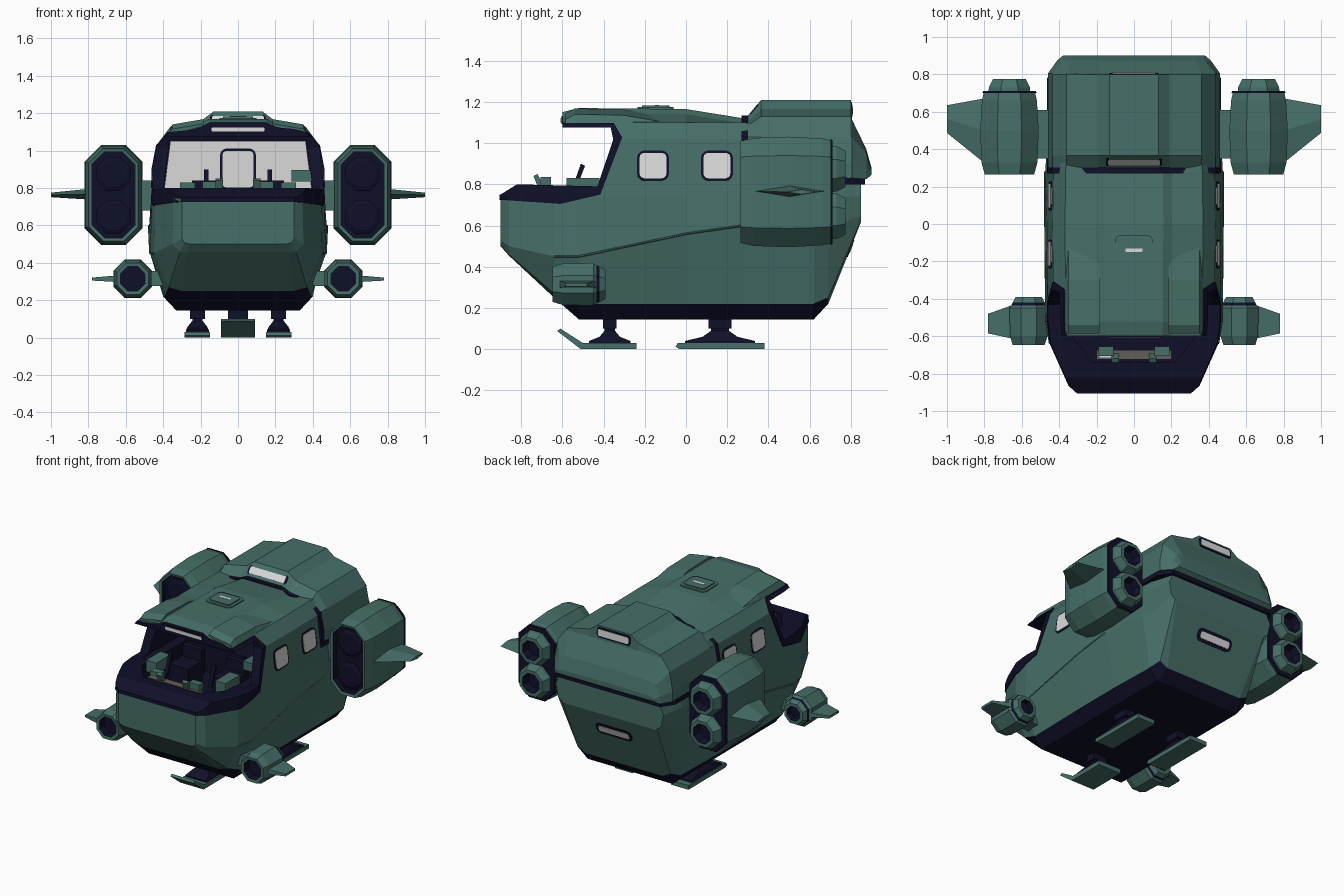
import bpy, bmesh, math
from mathutils import Vector, Matrix

cube = bpy.data.objects.get("Cube")
if cube:
    bpy.data.objects.remove(cube, do_unlink=True)


def material(name, rgb):
    m = bpy.data.materials.new(name)
    m.use_nodes = True
    m.diffuse_color = (*rgb, 1)
    m.node_tree.nodes["Principled BSDF"].inputs["Base Color"].default_value = (*rgb, 1)
    return m


MATS = [material("hull teal", (.062, .158, .138)), material("navy trim", (.005, .005, .022)),
        material("pale glass", (.7, .7, .7)), material("console grey", (.12, .11, .1))]
TEAL, NAVY, PALE, GREY = range(4)


def finish(name, bm):
    bmesh.ops.recalc_face_normals(bm, faces=bm.faces[:])
    me = bpy.data.meshes.new(name)
    bm.to_mesh(me)
    bm.free()
    for m in MATS:
        me.materials.append(m)
    ob = bpy.data.objects.new(name, me)
    bpy.context.collection.objects.link(ob)
    return ob


def loft(name, rings, mats=TEAL, rule=None):
    """Skin closed rings; mats is one index or one per cap/segment/cap."""
    bm = bmesh.new()
    vs = [[bm.verts.new(p) for p in r] for r in rings]
    if isinstance(mats, int):
        mats = [mats] * (len(rings) + 1)
    bm.faces.new(vs[0]).material_index = mats[0]
    for i, (a, b) in enumerate(zip(vs, vs[1:])):
        for j in range(len(a)):
            k = (j + 1) % len(a)
            bm.faces.new((a[j], a[k], b[k], b[j])).material_index = mats[i + 1]
    bm.faces.new(vs[-1]).material_index = mats[-1]
    if rule:
        for f in bm.faces:
            f.material_index = rule(f.calc_center_median())
    return finish(name, bm)


def prism(name, pts, axis, a, b, mat):
    put = {'x': lambda p, d: (d, p[0], p[1]), 'y': lambda p, d: (p[0], d, p[1]),
           'z': lambda p, d: (p[0], p[1], d)}[axis]
    return loft(name, [[put(p, d) for p in pts] for d in (a, b)], mat)


def box(name, c, s, mat):
    x, y, z = (v / 2 for v in s)
    return prism(name, [(c[0] - x, c[1] - y), (c[0] + x, c[1] - y), (c[0] + x, c[1] + y),
                        (c[0] - x, c[1] + y)], 'z', c[2] - z, c[2] + z, mat)


def mirrored(half, y, grow=0):
    """Full cross-section from a right half listed upward."""
    half = [(x + grow, z + (grow if z > .6 else -grow)) for x, z in half]
    return [(x, y, z) for x, z in half] + [(-x, y, z) for x, z in reversed(half)]


def oct_ring(cx, y, cz, hw, hh, s=1):
    c = hw * .586
    half = [(hw - c, -hh), (hw, c - hh), (hw, hh - c), (hw - c, hh)]
    pts = half + [(-x, -z) for x, z in half]
    return [(s * (cx + x), y, cz + z) for x, z in pts]


def boolean(ob, cutter, op):
    m = ob.modifiers.new("cut", 'BOOLEAN')
    m.object, m.operation, m.solver = cutter, op, 'EXACT'
    m.material_mode = 'TRANSFER'
    dg = bpy.context.evaluated_depsgraph_get()
    me = bpy.data.meshes.new_from_object(ob.evaluated_get(dg))
    ob.modifiers.clear()
    ob.data = me


def plate(name, loc, normal, w, h, r, t, mat):
    bm = bmesh.new()
    pts = []
    for q, (sx, sy) in enumerate([(1, 1), (-1, 1), (-1, -1), (1, -1)]):
        for i in range(4):
            a = math.pi / 2 * (q + i / 3)
            pts.append((sx * (w / 2 - r) + r * math.cos(a), sy * (h / 2 - r) + r * math.sin(a)))
    rot = Vector(normal).to_track_quat('Z', 'Y').to_matrix().to_4x4()
    mx = Matrix.Translation(loc) @ rot
    bm.free()
    return loft(name, [[mx @ Vector((x, y, d)) for x, y in pts] for d in (-.004, t)], mat)


def window(name, loc, normal, w, h, r, rim=.012):
    plate(name + "_frame", loc, normal, w, h, r, .004, NAVY)
    plate(name + "_glass", loc, normal, w - 2 * rim, h - 2 * rim, max(r - rim, .006), .007, PALE)


# Hull: y, belly, chine, waist, sill, roof height, upper scale
STATIONS = [
    (-.90, (.26, .50), (.29, .51), (.30, .53), (.30, .74), 1.14, 1),
    (-.86, (.27, .455), (.31, .46), (.35, .50), (.345, .74), 1.14, 1),
    (-.64, (.30, .25), (.37, .27), (.45, .45), (.445, .74), 1.14, 1),
    (-.52, (.33, .145), (.39, .22), (.47, .45), (.46, .74), 1.17, 1),
    (0, (.33, .145), (.40, .22), (.475, .56), (.465, .74), 1.165, 1),
    (.28, (.33, .145), (.40, .22), (.475, .60), (.46, .74), 1.12, 1),
    (.62, (.33, .145), (.39, .22), (.45, .58), (.455, .74), 1.12, .9),
    (.69, (.30, .22), (.36, .25), (.43, .58), (.45, .74), 1.12, .8),
    (.85, (.36, .62), (.37, .63), (.40, .65), (.42, .74), 1.12, .2)]


def hull_rings(grow=0):
    rings = []
    for y, belly, chine, waist, sill, top, k in STATIONS:
        n = sill[0] / .46
        upper = [(.43, 1.02), (.365, 1.1), (.2, top - .025), (.155, top)]
        upper = [(x * n, .74 + (z - .74) * k) for x, z in upper]
        end = -grow if y < -.8 else grow if y > .8 else 0
        rings.append(mirrored([belly, chine, waist, sill] + upper, y + end, grow))
    return rings


hull = loft("hull", hull_rings(), rule=lambda c: NAVY if c.z < .225 else TEAL)
trim = loft("cockpit_trim", hull_rings(.005), NAVY)

# Cockpit opening, cabin space and footwell
opening = prism("opening", [(-1, .75), (-.9, .75), (-.82, .8), (-.43, .79), (-.353, 1.017),
                            (-.365, 1.075), (-.6, 1.075), (-.6, 1.3), (-1, 1.3)], 'x', -.7, .7, NAVY)
band = prism("band", [(-1, .725), (-.9, .725), (-.61, .705), (-.416, .75), (-.31, 1.027),
                      (-.35, 1.097), (-.64, 1.097), (-.64, 1.3), (-1, 1.3)], 'x', -.8, .8, NAVY)
cabin = prism("cabin", [(-.4, .785), (.4, .785), (.365, 1.055), (-.365, 1.055)], 'y', -.5, .2, NAVY)
well = prism("well", [(-.22, -.74), (.22, -.74), (.33, -.6), (.33, -.1), (-.33, -.1), (-.33, -.6)],
             'z', .6, .9, NAVY)
boolean(trim, band, 'INTERSECT')
for cutter in (opening, cabin, well):
    boolean(hull, cutter, 'DIFFERENCE')
    boolean(trim, cutter, 'DIFFERENCE')
for cutter in (opening, band, cabin, well):
    bpy.data.objects.remove(cutter, do_unlink=True)

# Cockpit furniture
prism("cabin_back_wall", [(-.395, .79), (.395, .79), (.362, 1.05), (-.362, 1.05)], 'y', .19, .197, PALE)
plate("door_frame", (0, .186, .9), (0, -1, 0), .19, .22, .03, .003, NAVY)
plate("door_panel", (0, .183, .9), (0, -1, 0), .165, .195, .02, .004, PALE)
box("instrument_panel", (0, -.7, .76), (.4, .05, .07), GREY)
box("instrument_screen", (-.15, -.7, .797), (.07, .03, .006), PALE)
for s in (1, -1):
    box("seat_base", (s * .17, -.34, .68), (.15, .16, .16), NAVY)
    box("seat_back", (s * .17, -.25, .75), (.15, .04, .18), NAVY)
    box("side_console", (s * .27, -.5, .79), (.08, .16, .08), TEAL)
    box("throttle_box", (s * .15, -.68, .815), (.08, .05, .04), TEAL)
    prism("control_stick", [(-.56, .76), (-.54, .76), (-.49, .89), (-.51, .9)], 'x',
          s * .17 - .012, s * .17 + .012, NAVY)
    prism("dash_lever", [(-.72, .79), (-.69, .79), (-.72, .85), (-.74, .84)], 'x',
          s * .1 - .02, s * .1 + .02, TEAL)
box("equipment_box", (.34, -.3, .865), (.11, .1, .06), TEAL)

# Roof details
for s in (1, -1):
    loft("roof_pad", [[(s * x, y, z) for x, z in ((.19, 1.08), (.375, 1.08), (.35, 1.14 - d), (.185, 1.168 - d))]
                      for y, d in ((-.585, .025), (-.54, 0), (-.3, .005), (-.1, .04))])
plate("roof_hatch_base", (0, -.147, 1.168), (0, 0, 1), .2, .175, .03, .006, TEAL)
plate("roof_hatch", (0, -.147, 1.174), (0, 0, 1), .16, .135, .02, .008, TEAL)
plate("roof_light", (0, -.14, 1.18), (0, 0, 1), .09, .02, .004, .004, PALE)
window("visor_slot", (0, -.601, 1.112), (0, -1, 0), .3, .04, .012, .009)

# Raised rear housing
HOUSING = [(.46, .83), (.46, .9), (.435, 1.03), (.36, 1.13), (.19, 1.165), (.13, 1.21)]
low = [(x, z if z < 1.1 else z - .045 - (z - 1.13) * .4) for x, z in HOUSING]
drop = [(x, min(z, 1.115)) for x, z in HOUSING]
tail = [(.41, .825), (.41, .88), (.38, .95), (.33, .965), (.19, .97), (.13, .97)]
end = [(.38, .845), (.38, .86), (.36, .87), (.33, .875), (.19, .878), (.13, .88)]
loft("rear_housing", [mirrored(h, y) for y, h in
                      ((.30, low), (.365, HOUSING), (.8, HOUSING), (.805, drop), (.875, tail), (.9, end))])
loft("housing_front_band", [mirrored([(x + .003, z) for x, z in low], y) for y in (.27, .302)], NAVY)
outline = [(.464, .27), (.464, .78), (.405, .868)]
prism("housing_lower_band", outline + [(-x, y) for x, y in reversed(outline)], 'z', .80, .832, NAVY)
window("front_skylight", (0, .333, 1.163), (0, -.08, .065), .3, .07, .02)
window("rear_skylight", (0, .803, 1.165), (0, 1, .05), .26, .07, .02)
window("tail_window", (0, .797, .49), (0, .41, -.16), .28, .09, .035, .022)

WAIST = [(.45, -.64, .45), (.47, -.52, .45), (.475, 0, .56), (.475, .28, .6)]
for s in (1, -1):
    # Side windows and hull seam
    for y in (-.16, .15):
        window("side_window", (s * .446, y, .89), (s, 0, .124), .155, .148, .035)
    curve = bpy.data.curves.new("hull_seam", 'CURVE')
    curve.dimensions, curve.bevel_depth, curve.bevel_resolution = '3D', .005, 0
    sp = curve.splines.new('POLY')
    sp.points.add(len(WAIST) - 1)
    for p, (x, y, z) in zip(sp.points, WAIST):
        p.co = (s * x, y, z, 1)
    curve.materials.append(MATS[TEAL])
    bpy.context.collection.objects.link(bpy.data.objects.new("hull_seam", curve))

    # Main engines
    rings = [(.31, .115, .23), (.27, .115, .23), (.265, .132, .247), (.33, .15, .262), (.5, .156, .268),
             (.66, .147, .259), (.7, .138, .25), (.7, .146, .258), (.712, .14, .252)]
    loft("engine", [oct_ring(.666, y, .763, w, h, s) for y, w, h in rings],
         [NAVY, NAVY] + [TEAL] * 5 + [NAVY] * 3)
    for z in (.645, .875):
        loft("engine_intake", [oct_ring(.666, y, z, r, r, s) for y, r in ((.285, .07), (.295, .09), (.33, .09))], NAVY)
        loft("engine_nozzle", [oct_ring(.666, y, z, r, r, s) for y, r in
                               ((.70, .112), (.73, .11), (.775, .088), (.775, .065), (.725, .05))],
             [TEAL, TEAL, TEAL, TEAL, NAVY, NAVY])
    loft("engine_fin", [[(s * x, y0, zc), (s * x, (y0 + y1) / 2, zc + t), (s * x, y1, zc), (s * x, (y0 + y1) / 2, zc - t)]
                        for x, y0, y1, zc, t in ((.78, .31, .675, .767, .03), (1, .487, .635, .763, .012))])
    box("engine_pylon", (s * .485, .48, .76), (.09, .26, .16), TEAL)

    # Manoeuvring pods
    rings = [(-.59, .065), (-.645, .065), (-.648, .085), (-.6, .1), (-.45, .103), (-.435, .092),
             (-.42, .086), (-.39, .07), (-.39, .048), (-.425, .045)]
    loft("pod", [oct_ring(.563, y, .315, r, r, s) for y, r in rings],
         [NAVY, NAVY] + [TEAL] * 4 + [NAVY, TEAL, TEAL, NAVY, NAVY])
    loft("pod_fin", [[(s * x, y0, zc - t), (s * x, y1, zc - t), (s * x, y1, zc + t), (s * x, y0, zc + t)]
                     for x, y0, y1, zc, t in ((.64, -.615, -.43, .315, .018), (.78, -.585, -.48, .313, .008))])
    box("pod_strut", (s * .45, -.52, .315), (.1, .1, .08), TEAL)


# Landing gear: skid, stepped foot and strut
def gear(x, y, w, ly, skid):
    prism("landing_skid", skid, 'x', x - w, x + w, TEAL)
    steps = [(.025, 1, .9), (.04, 1, .9), (.06, .5, .75), (.09, .25, .4), (.1, .25, .4), (.1, .33, .6), (.15, .33, .6)]
    loft("landing_strut", [[(x + a * w * fx, y + b * ly * fy, z) for a, b in ((1, 1), (-1, 1), (-1, -1), (1, -1))]
                           for z, fy, fx in steps], NAVY)


for s in (1, -1):
    gear(s * .217, .165, .068, .17, [(-.05, .012), (-.04, .03), (.38, .03), (.38, 0), (-.03, 0)])
gear(0, -.37, .09, .1, [(-.625, .088), (-.61, .1), (-.5, .03), (-.24, .03), (-.24, 0), (-.51, 0)])
